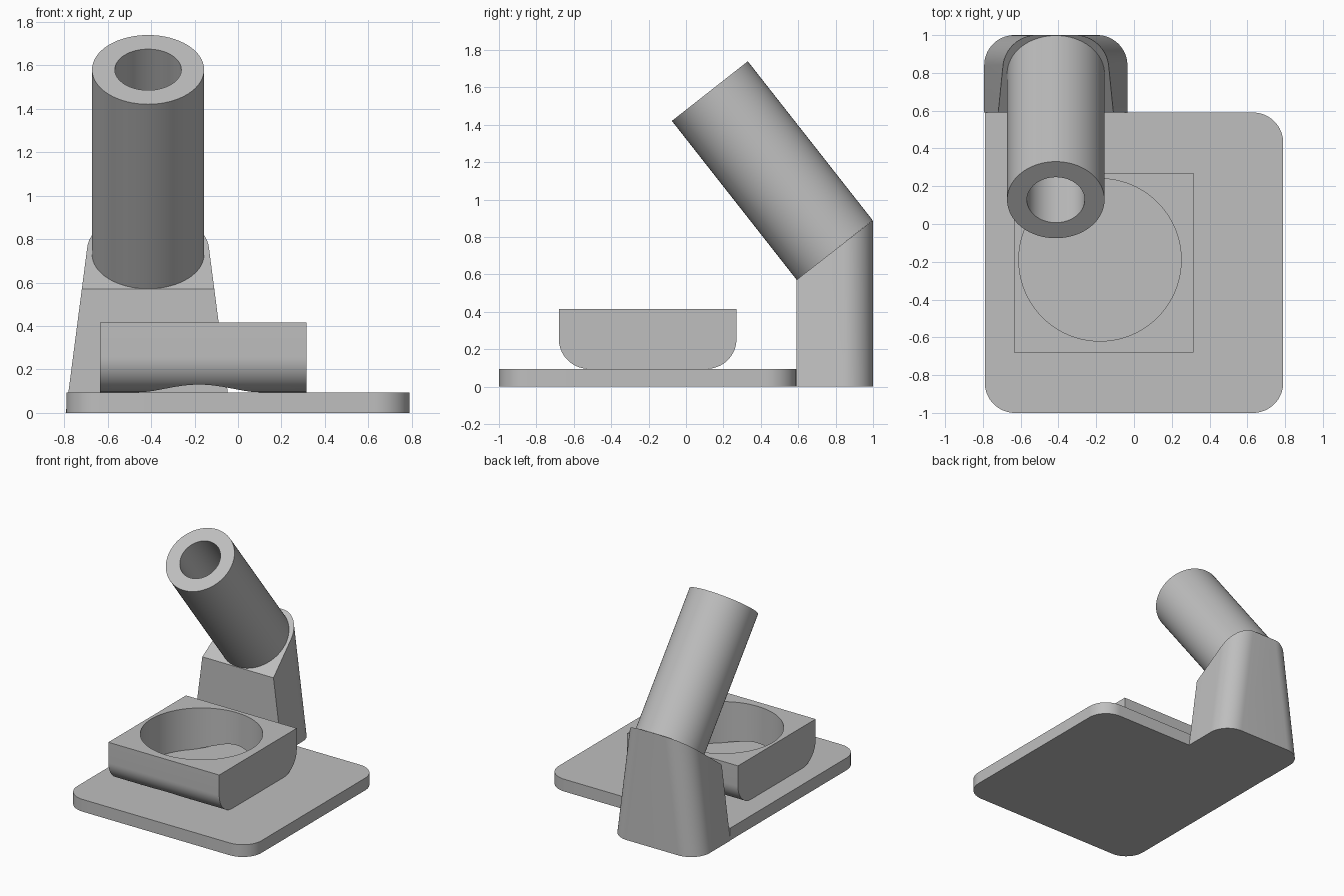
import bpy, bmesh, math
from mathutils import Vector

if "Cube" in bpy.data.objects:
    bpy.data.objects.remove(bpy.data.objects["Cube"], do_unlink=True)

grey = bpy.data.materials.new("plain grey")
grey.use_nodes = True
GREY = (0.52, 0.52, 0.52, 1)
grey.diffuse_color = GREY
grey.node_tree.nodes["Principled BSDF"].inputs["Base Color"].default_value = GREY


def finish(bm, name):
    bmesh.ops.recalc_face_normals(bm, faces=bm.faces)
    mesh = bpy.data.meshes.new(name)
    bm.to_mesh(mesh)
    bm.free()
    mesh.materials.append(grey)
    obj = bpy.data.objects.new(name, mesh)
    bpy.context.collection.objects.link(obj)
    return obj


def smooth(obj):
    bpy.ops.object.select_all(action='DESELECT')
    obj.select_set(True)
    bpy.context.view_layer.objects.active = obj
    bpy.ops.object.shade_smooth_by_angle(angle=math.radians(30))


def rounded_outline(corners, steps=16):
    """Rectangle outline from (x, y, radius, start_angle) corners, counter-clockwise."""
    points = []
    for x, y, r, start in corners:
        if r == 0:
            points.append((x, y))
            continue
        a = math.radians(start + 45)
        cx = x - math.copysign(r, math.cos(a))
        cy = y - math.copysign(r, math.sin(a))
        for i in range(steps + 1):
            t = math.radians(start + 90 * i / steps)
            points.append((cx + r * math.cos(t), cy + r * math.sin(t)))
    return points


def loft(bottom, top, name):
    """Solid between two matching loops of 3D points."""
    bm = bmesh.new()
    low = [bm.verts.new(p) for p in bottom]
    high = [bm.verts.new(p) for p in top]
    bm.faces.new(low)
    bm.faces.new(high)
    n = len(low)
    for i in range(n):
        j = (i + 1) % n
        bm.faces.new((low[i], low[j], high[j], high[i]))
    return finish(bm, name)


R = 0.16

# Base plate, square only where the post joins it
outline = rounded_outline([(-0.79, -1, R, 180), (0.79, -1, R, 270),
                           (0.79, 0.59, R, 0), (-0.79, 0.59, 0, 90)])
smooth(loft([(x, y, 0) for x, y in outline],
            [(x, y, 0.095) for x, y in outline], "base_plate"))

# Tapered post with a slanted top
POST_X, TAPER = -0.414, 0.13
outline = rounded_outline([(-0.793, 0.59, 0, 180), (-0.035, 0.59, 0, 270),
                           (-0.035, 1, R, 0), (-0.793, 1, R, 90)])


def slanted(x, y):
    z = 0.57 + (y - 0.59) * 0.32 / 0.41
    half = 0.379 - R
    # Flat back keeps its width in proportion; corners move inward whole
    side = max(-1, min(1, (x - POST_X) / half))
    return (x - side * TAPER * z, y, z)


smooth(loft([(x, y, 0) for x, y in outline],
            [slanted(x, y) for x, y in outline], "post"))

# Hollow tube square to the slanted top
start, end = Vector((POST_X, 0.795, 0.73)), Vector((POST_X, 0.1275, 1.58))
axis = end - start
bm = bmesh.new()
turn = axis.to_track_quat('Z', 'Y')
SIDES = 64
rings = []
for radius, along in [(0.258, 0), (0.258, 1), (0.153, 1), (0.153, 0.01)]:
    rings.append([bm.verts.new(start + axis * along + turn @ Vector(
        (radius * math.cos(math.tau * i / SIDES), radius * math.sin(math.tau * i / SIDES), 0)))
        for i in range(SIDES)])
for a, b in zip(rings, rings[1:]):
    for i in range(SIDES):
        j = (i + 1) % SIDES
        bm.faces.new((a[i], a[j], b[j], b[i]))
bm.faces.new(rings[0])
bm.faces.new(rings[-1])
smooth(finish(bm, "tube"))

# Cup holder block, rounded along its lower front and back edges
side = rounded_outline([(-0.68, 0.095, R, 180), (0.27, 0.095, R, 270),
                        (0.27, 0.415, 0, 0), (-0.68, 0.415, 0, 90)])
holder = loft([(-0.635, y, z) for y, z in side],
              [(0.315, y, z) for y, z in side], "holder_block")

# Round opening cut right through the block
bpy.ops.mesh.primitive_cylinder_add(vertices=96, radius=0.43, depth=1,
                                    location=(-0.18, -0.19, 0.3))
cutter = bpy.context.object
cutter.name = "opening_cutter"
cutter.hide_render = True
cutter.data.materials.append(grey)
cut = holder.modifiers.new("opening", 'BOOLEAN')
cut.operation = 'DIFFERENCE'
cut.solver = 'EXACT'
cut.object = cutter
bpy.ops.object.select_all(action='DESELECT')
holder.select_set(True)
bpy.context.view_layer.objects.active = holder
bpy.ops.object.modifier_apply(modifier=cut.name)
bpy.data.objects.remove(cutter, do_unlink=True)
smooth(holder)
